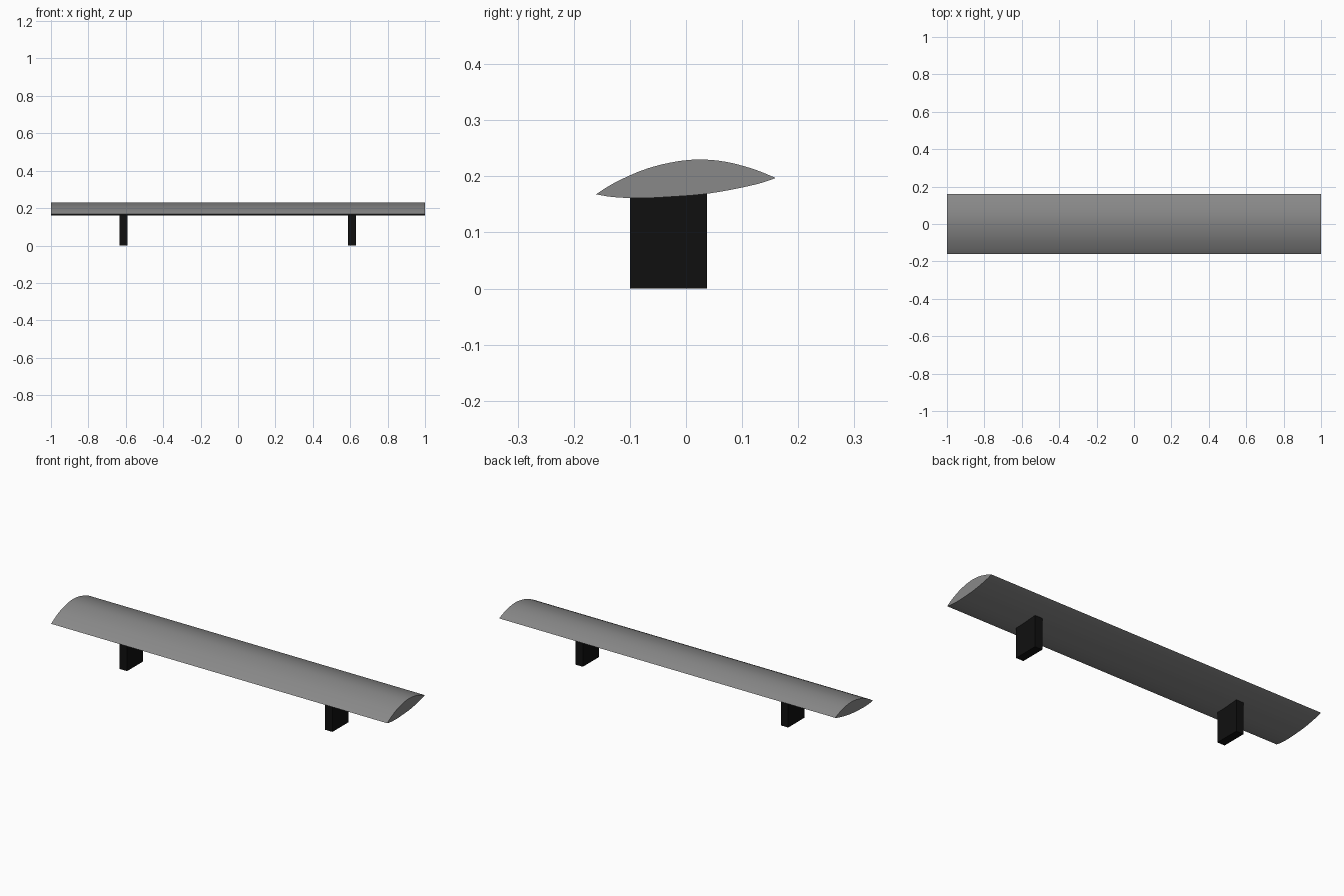
import bpy, bmesh

if "Cube" in bpy.data.objects:
    bpy.data.objects.remove(bpy.data.objects["Cube"])


def material(name, v):
    m = bpy.data.materials.new(name)
    m.diffuse_color = (v, v, v, 1)
    m.use_nodes = True
    m.node_tree.nodes["Principled BSDF"].inputs["Base Color"].default_value = m.diffuse_color
    return m


def extrude_x(name, profile, x0, x1, mat):
    """Sweep a closed (y, z) profile from x0 to x1."""
    bm = bmesh.new()
    face = bm.faces.new([bm.verts.new((x0, y, z)) for y, z in profile])
    ext = bmesh.ops.extrude_face_region(bm, geom=[face])
    moved = [v for v in ext["geom"] if isinstance(v, bmesh.types.BMVert)]
    bmesh.ops.translate(bm, verts=moved, vec=(x1 - x0, 0, 0))
    bmesh.ops.recalc_face_normals(bm, faces=bm.faces)
    me = bpy.data.meshes.new(name)
    bm.to_mesh(me)
    bm.free()
    me.materials.append(mat)
    ob = bpy.data.objects.new(name, me)
    bpy.context.collection.objects.link(ob)
    return ob


def smooth(points, steps=4):
    """Catmull-Rom curve through the given points."""
    p = [points[0]] + points + [points[-1]]
    out = []
    for a, b, c, d in zip(p, p[1:], p[2:], p[3:]):
        for i in range(steps):
            t = i / steps
            out.append(tuple(0.5 * (2 * q + (r - o) * t + (2 * o - 5 * q + 4 * r - s) * t * t
                                    + (3 * q - o - 3 * r + s) * t ** 3)
                             for o, q, r, s in zip(a, b, c, d)))
    return out


grey = material("wing grey", 0.25)
black = material("support black", 0.005)

# Cambered wing blade
upper = [(-0.16, 0.168), (-0.13, 0.187), (-0.08, 0.21), (-0.03, 0.224),
         (0.02, 0.23), (0.07, 0.226), (0.12, 0.213), (0.16, 0.197)]
lower = [(0.16, 0.197), (0.13, 0.187), (0.08, 0.176), (0.03, 0.168),
         (-0.02, 0.164), (-0.08, 0.161), (-0.13, 0.163), (-0.16, 0.168)]
wing = extrude_x("wing_blade", smooth(upper) + smooth(lower), -1, 1, grey)
bpy.context.view_layer.objects.active = wing
wing.select_set(True)
bpy.ops.object.shade_smooth_by_angle(angle=0.6)

# Two upright supports, tops tucked into the blade
for side, x in (("left", -0.612), ("right", 0.61)):
    extrude_x(side + "_support",
              [(-0.1, 0), (0.037, 0), (0.037, 0.172), (-0.1, 0.164)],
              x - 0.022, x + 0.022, black)
